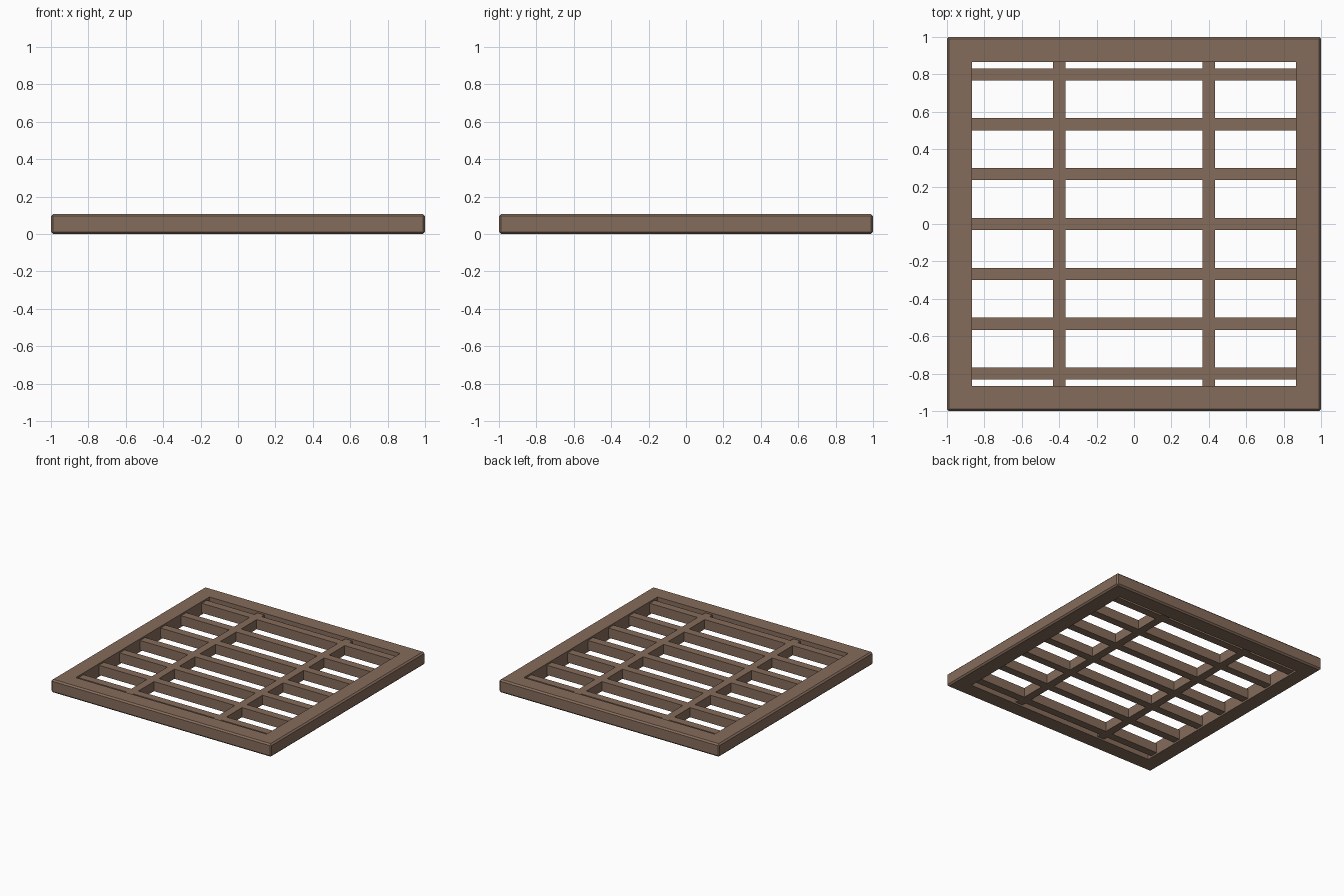
import bpy, bmesh

if "Cube" in bpy.data.objects:
    bpy.data.objects.remove(bpy.data.objects["Cube"])

wood = bpy.data.materials.new("brown wood")
wood.diffuse_color = (0.235, 0.15, 0.105, 1)
wood.use_nodes = True
wood.node_tree.nodes["Principled BSDF"].inputs["Base Color"].default_value = wood.diffuse_color

HEIGHT = 0.107   # frame thickness
INNER = 0.867    # half opening
BAR = 0.065      # bar width
BAR_LOW, BAR_HIGH = 0.014, 0.093


def finish(name, bm):
    bmesh.ops.recalc_face_normals(bm, faces=bm.faces)
    mesh = bpy.data.meshes.new(name)
    bm.to_mesh(mesh)
    bm.free()
    mesh.materials.append(wood)
    obj = bpy.data.objects.new(name, mesh)
    bpy.context.collection.objects.link(obj)
    return obj


def bar(name, x, y, sx, sy):
    bm = bmesh.new()
    bmesh.ops.create_cube(bm, size=1)
    bmesh.ops.scale(bm, vec=(sx, sy, BAR_HIGH - BAR_LOW), verts=bm.verts)
    bmesh.ops.translate(bm, vec=(x, y, (BAR_LOW + BAR_HIGH) / 2), verts=bm.verts)
    return finish(name, bm)


# Square outer frame: chamfered cross-section swept round four corners
section = [(INNER, 0), (0.988, 0), (1, 0.012), (1, HEIGHT - 0.012),
           (0.988, HEIGHT), (INNER, HEIGHT)]
corners = [(-1, -1), (1, -1), (1, 1), (-1, 1)]
bm = bmesh.new()
rings = [[bm.verts.new((cx * r, cy * r, z)) for r, z in section] for cx, cy in corners]
for i in range(4):
    a, b = rings[i], rings[(i + 1) % 4]
    for j in range(len(section)):
        k = (j + 1) % len(section)
        bm.faces.new((a[j], b[j], b[k], a[k]))
# Chamfer the upright outer corners too
upright = [e for e in bm.edges
           if abs(e.verts[0].co.z - e.verts[1].co.z) > 0.05
           and all(abs(v.co.x) > 0.99 for v in e.verts)]
bmesh.ops.bevel(bm, geom=upright, offset=0.01, segments=1, affect='EDGES')
finish("outer_frame", bm)

# Seven slats running side to side
for i in range(7):
    bar(f"slat_{i + 1}", 0, (i - 3) * 0.2667, 2 * INNER + 0.04, BAR)

# Two bars running front to back
for side, x in (("left", -0.4), ("right", 0.4)):
    bar(f"cross_bar_{side}", x, 0, BAR, 2 * INNER + 0.04)
